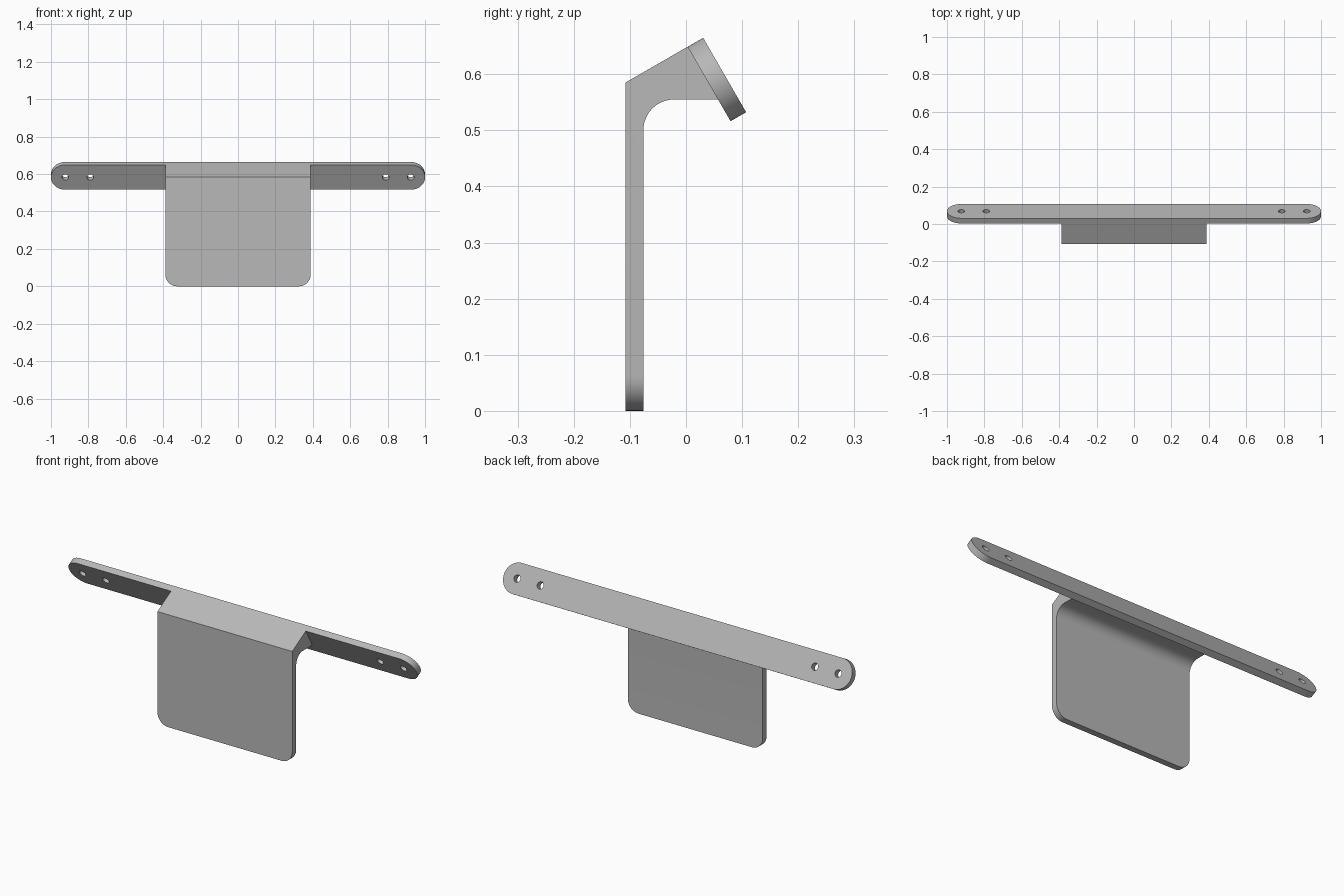
import bpy, bmesh
from math import cos, sin, pi, radians
from mathutils import Matrix

default = bpy.data.objects.get("Cube")
if default:
    bpy.data.objects.remove(default, do_unlink=True)

grey = bpy.data.materials.new("plain_grey")
grey.use_nodes = True
COLOUR = (0.48, 0.48, 0.48, 1)
grey.diffuse_color = COLOUR
grey.node_tree.nodes["Principled BSDF"].inputs["Base Color"].default_value = COLOUR


def arc(cx, cy, r, start, end, steps):
    """Points on an arc, angles in degrees."""
    angles = [radians(start + (end - start) * i / steps) for i in range(steps + 1)]
    return [(cx + r * cos(a), cy + r * sin(a)) for a in angles]


def prism(name, points, depth):
    """Extrude a flat outline along z, centred on z = 0."""
    bm = bmesh.new()
    face = bm.faces.new([bm.verts.new((x, y, -depth / 2)) for x, y in points])
    out = bmesh.ops.extrude_face_region(bm, geom=[face])
    bmesh.ops.translate(bm, vec=(0, 0, depth),
                        verts=[v for v in out["geom"] if isinstance(v, bmesh.types.BMVert)])
    bmesh.ops.recalc_face_normals(bm, faces=bm.faces)
    mesh = bpy.data.meshes.new(name)
    bm.to_mesh(mesh)
    bm.free()
    mesh.materials.append(grey)
    obj = bpy.data.objects.new(name, mesh)
    bpy.context.collection.objects.link(obj)
    return obj


def activate(obj):
    bpy.ops.object.select_all(action="DESELECT")
    obj.select_set(True)
    bpy.context.view_layer.objects.active = obj


def smooth(obj):
    activate(obj)
    bpy.ops.object.shade_smooth_by_angle(angle=radians(30))


# Bent plate: side profile in (y, z), swept across x
HALF_WIDTH = 0.388
FRONT, BACK = -0.108, -0.076
profile = [(BACK, 0), (FRONT, 0), (FRONT, 0.585), (0.003, 0.649), (0.057, 0.555)]
profile += arc(BACK + 0.055, 0.5, 0.055, 90, 180, 16)
plate = prism("bent_plate", profile, 2 * HALF_WIDTH)
plate.data.transform(Matrix(((0, 0, 1, 0), (1, 0, 0, 0), (0, 1, 0, 0), (0, 0, 0, 1))))

# Rounded lower corners of the plate
bm = bmesh.new()
bm.from_mesh(plate.data)
corners = [e for e in bm.edges
           if all(v.co.z < 0.001 for v in e.verts)
           and abs(e.verts[0].co.x - e.verts[1].co.x) < 0.001]
bmesh.ops.bevel(bm, geom=corners, offset=0.062, segments=12, profile=0.5, affect="EDGES")
bmesh.ops.recalc_face_normals(bm, faces=bm.faces)
bm.to_mesh(plate.data)
bm.free()
smooth(plate)

# Mounting bar: round-ended strip with screw holes
RADIUS, THICK = 0.0765, 0.032
END = 1 - RADIUS
outline = arc(END, 0, RADIUS, -90, 90, 32) + arc(-END, 0, RADIUS, 90, 270, 32)
bar = prism("mounting_bar", outline, THICK)

for x in (-END, -0.79, 0.79, END):
    cutter = prism("hole_cutter", arc(x, 0, 0.018, 0, 345, 23), 3 * THICK)
    cutter.hide_render = True
    cut = bar.modifiers.new("screw_hole", "BOOLEAN")
    cut.operation = "DIFFERENCE"
    cut.solver = "EXACT"
    cut.object = cutter
    activate(bar)
    bpy.ops.object.modifier_apply(modifier=cut.name)
    bpy.data.objects.remove(cutter, do_unlink=True)

# Tilt the bar against the sloping end of the plate
bar.data.transform(Matrix.Translation((0, 0.055, 0.5905)) @ Matrix.Rotation(-pi / 3, 4, "X"))
smooth(bar)
